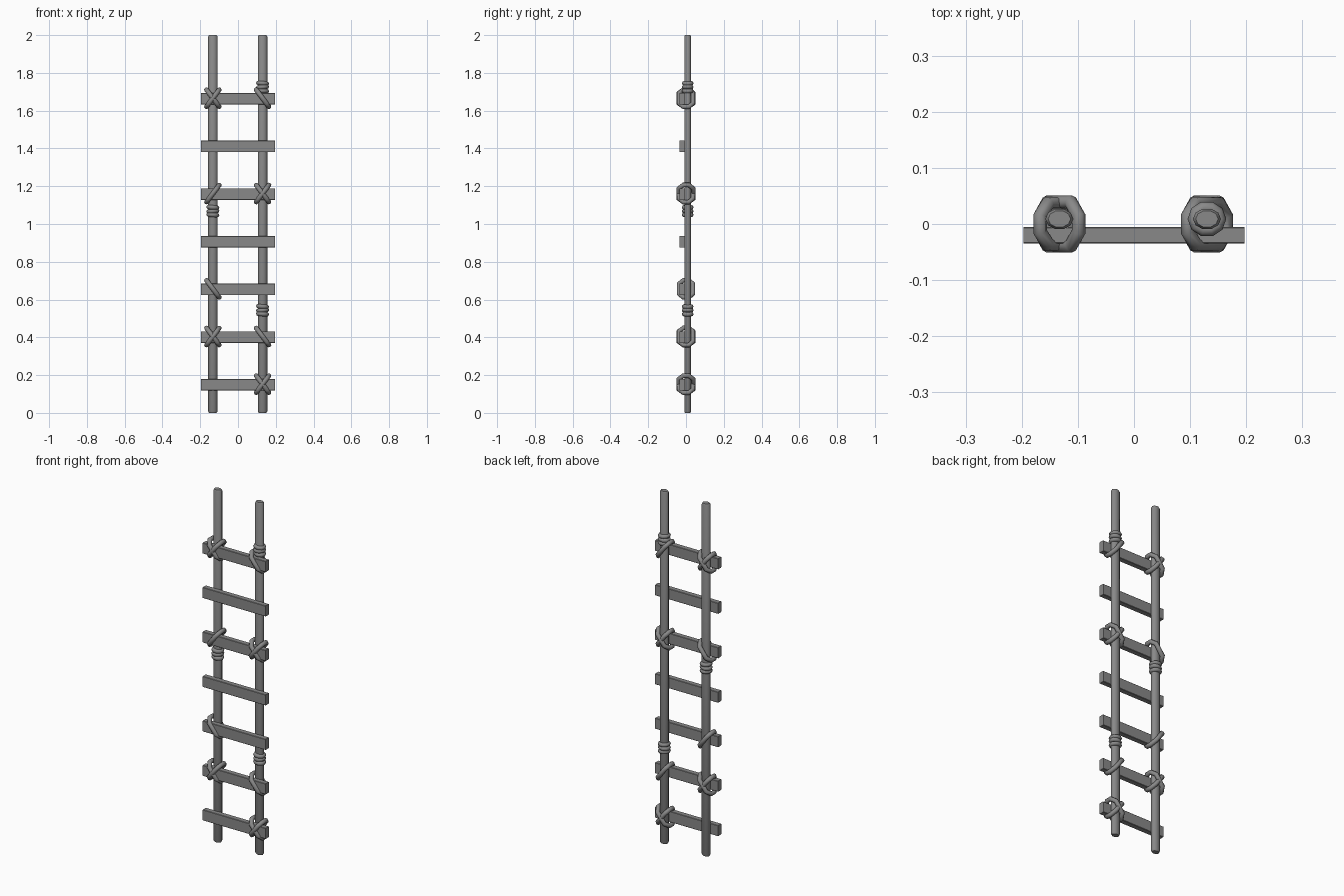
import bpy, bmesh, math
from mathutils import Vector

if "Cube" in bpy.data.objects:
    bpy.data.objects.remove(bpy.data.objects["Cube"])

LEFT_X, RIGHT_X, POST_Y = -0.133, 0.130, 0.009
RUNGS = [0.149 + 0.2523 * i for i in range(7)]

dark = bpy.data.materials.new("dark_grey")
dark.diffuse_color = (0.25, 0.25, 0.25, 1)
dark.use_nodes = True
dark.node_tree.nodes["Principled BSDF"].inputs["Base Color"].default_value = dark.diffuse_color


def finish(bm, name, angle=50):
    bmesh.ops.recalc_face_normals(bm, faces=bm.faces)
    me = bpy.data.meshes.new(name)
    bm.to_mesh(me)
    bm.free()
    me.materials.append(dark)
    ob = bpy.data.objects.new(name, me)
    bpy.context.collection.objects.link(ob)
    bpy.ops.object.select_all(action='DESELECT')
    ob.select_set(True)
    bpy.context.view_layer.objects.active = ob
    bpy.ops.object.shade_smooth_by_angle(angle=math.radians(angle))
    return ob


def bridge(bm, a, b):
    """Quads between two rings of vertices."""
    n = len(a)
    for k in range(n):
        j = (k + 1) % n
        bm.faces.new((a[k], a[j], b[j], b[k]))


def sweep_loop(bm, pts, normal, r, sides=8):
    """Round tube along a closed planar path."""
    n = len(pts)
    rings = []
    for i, p in enumerate(pts):
        tangent = ((pts[(i + 1) % n] - p).normalized()
                   + (p - pts[i - 1]).normalized()).normalized()
        out = tangent.cross(normal).normalized()
        rings.append([bm.verts.new(p + r * (math.cos(a) * out + math.sin(a) * normal))
                      for a in (math.tau * k / sides for k in range(sides))])
    for i in range(n):
        bridge(bm, rings[i], rings[(i + 1) % n])


def post(name, x):
    # oval pole with chamfered ends
    bm = bmesh.new()
    rings = []
    for z, s in ((0, 0.8), (0.008, 1), (1.992, 1), (2, 0.8)):
        rings.append([bm.verts.new((x + 0.025 * s * math.cos(math.tau * k / 10),
                                    POST_Y + 0.019 * s * math.sin(math.tau * k / 10), z))
                      for k in range(10)])
    for a, b in zip(rings, rings[1:]):
        bridge(bm, a, b)
    bm.faces.new(rings[0])
    bm.faces.new(rings[-1])
    finish(bm, name, 40)


def rung(name, z):
    # flat plank with slightly eased long edges
    bm = bmesh.new()
    bmesh.ops.create_cube(bm, size=1)
    for v in bm.verts:
        v.co = (v.co.x * 0.394, -0.02 + v.co.y * 0.03, z + v.co.z * 0.061)
    edges = [e for e in bm.edges if abs(e.verts[0].co.x - e.verts[1].co.x) > 0.1]
    bmesh.ops.bevel(bm, geom=edges, offset=0.002, segments=1, affect='EDGES')
    finish(bm, name, 30)


def lashing(name, x, z, slant, grow=0.0):
    # diagonal rope loop around post and rung; slant +1 is "/", -1 is "\"
    d = Vector((0.6 * slant, 0, 0.8))
    half = 0.057
    y = 0.037 + grow
    profile = [(-half, -0.014), (-0.034, -y), (0.034, -y), (half, -0.014),
               (half, 0.014), (0.034, y), (-0.034, y), (-half, 0.014)]
    pts = [Vector((x, 0, z)) + d * s + Vector((0, t, 0)) for s, t in profile]
    bm = bmesh.new()
    sweep_loop(bm, pts, d.cross(Vector((0, 1, 0))).normalized(), 0.0125)
    finish(bm, name, 60)


def coil(name, x, z):
    # three rope turns around the post
    bm = bmesh.new()
    for i in (-1, 0, 1):
        c = Vector((x, POST_Y, z + 0.02 * i))
        tilt = 0.08 * (-1) ** i
        pts = [c + Vector((0.023 * math.cos(a), 0.0205 * math.sin(a),
                           0.023 * tilt * math.cos(a)))
               for a in (math.tau * k / 10 for k in range(10))]
        sweep_loop(bm, pts, Vector((-tilt, 0, 1)).normalized(), 0.0115)
    finish(bm, name, 60)


# Poles
post("left_post", LEFT_X)
post("right_post", RIGHT_X)

# Rungs
for i, z in enumerate(RUNGS):
    rung(f"rung_{i + 1}", z)

# Rope lashings: side, rung index, slants
for side, i, slants in (("left", 6, "/\\"), ("right", 6, "\\"), ("left", 4, "/"),
                        ("right", 4, "/\\"), ("left", 2, "\\"), ("left", 1, "/\\"),
                        ("right", 1, "\\"), ("right", 0, "/\\")):
    for n, s in enumerate(slants):
        lashing(f"rope_lashing_{i + 1}_{side}_{n + 1}",
                LEFT_X if side == "left" else RIGHT_X, RUNGS[i] + 0.003,
                1 if s == "/" else -1, 0.002 if s == "/" else 0.0)

# Rope coils
coil("rope_coil_upper", RIGHT_X, 1.725)
coil("rope_coil_middle", LEFT_X, 1.068)
coil("rope_coil_lower", RIGHT_X, 0.543)
